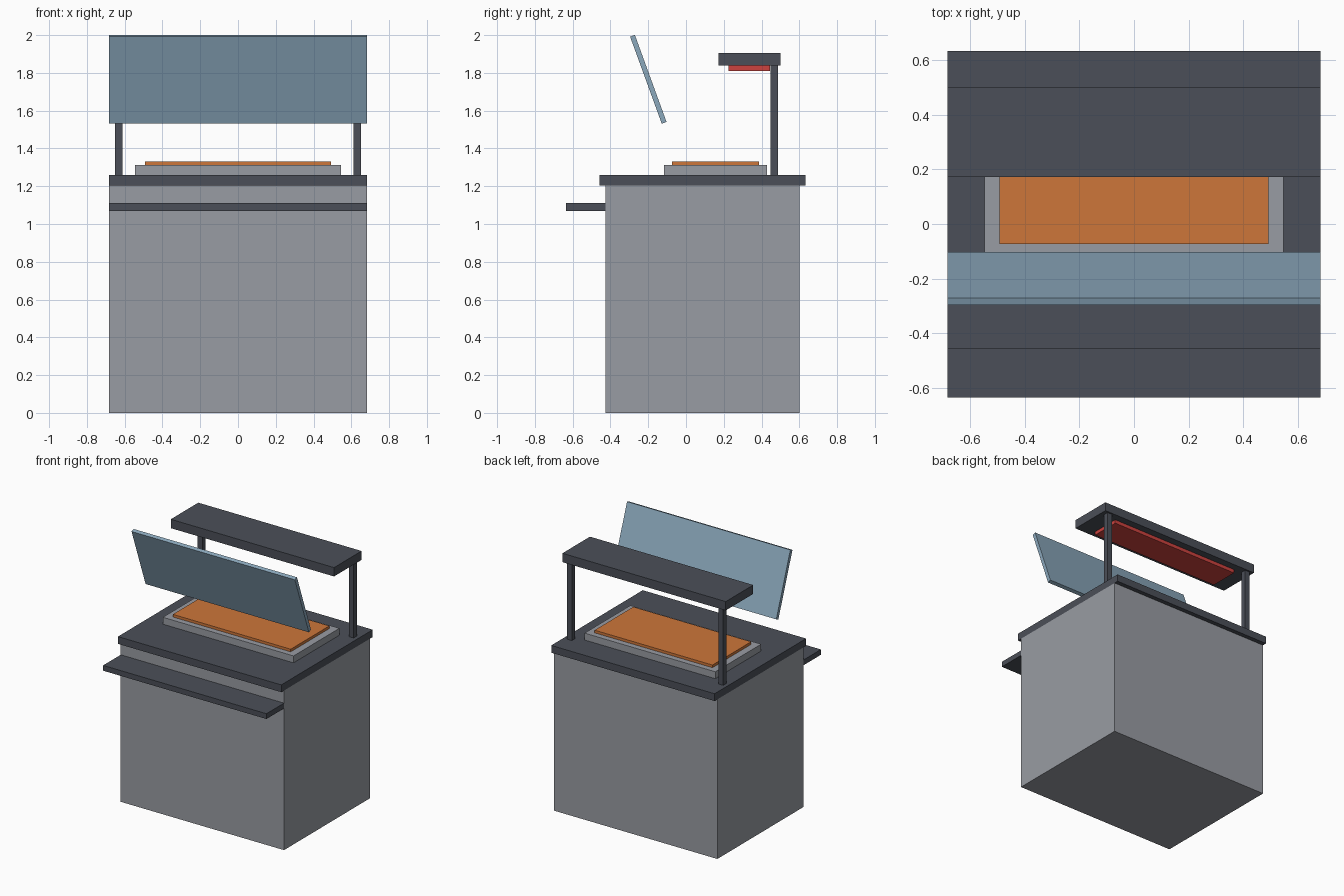
import bpy
import math

if "Cube" in bpy.data.objects:
    bpy.data.objects.remove(bpy.data.objects["Cube"])


def material(name, rgb):
    """Flat colour given as 0-255 sRGB, stored as linear."""
    m = bpy.data.materials.new(name)
    lin = [((c / 255 + 0.055) / 1.055) ** 2.4 for c in rgb]
    m.diffuse_color = (*lin, 1.0)
    m.use_nodes = True
    m.node_tree.nodes["Principled BSDF"].inputs["Base Color"].default_value = m.diffuse_color
    return m


steel = material("brushed steel", (153, 156, 163))
dark = material("dark grey", (75, 79, 88))
orange = material("warm orange", (205, 118, 58))
red = material("heater red", (205, 66, 62))
glass = material("pale blue glass", (139, 168, 188))


def box(name, x, y, z, mat, tilt=0.0):
    """Box from (min, max) ranges, optionally tilted about its own x axis."""
    lo, hi = zip(x, y, z)
    bpy.ops.mesh.primitive_cube_add(
        size=1, location=[(a + b) / 2 for a, b in zip(lo, hi)], rotation=(tilt, 0, 0))
    ob = bpy.context.object
    ob.name = name
    ob.scale = [b - a for a, b in zip(lo, hi)]
    ob.data.materials.append(mat)
    return ob


W = 0.682  # half width of the counter

# Counter body, worktop and the tray shelf along the front
box("cabinet", (-W, W), (-0.425, 0.60), (0, 1.205), steel)
box("worktop", (-W, W), (-0.458, 0.633), (1.205, 1.26), dark)
box("tray_shelf", (-W, W), (-0.635, -0.425), (1.07, 1.11), dark)

# Serving pan with its warm surface
box("pan", (-0.546, 0.546), (-0.117, 0.43), (1.26, 1.312), steel)
box("hot_surface", (-0.492, 0.492), (-0.074, 0.387), (1.312, 1.332), orange)

# Rear posts carrying the canopy and heat lamp
for side, x in (("left", -0.632), ("right", 0.632)):
    box(side + "_post", (x - 0.02, x + 0.02), (0.448, 0.488), (1.26, 1.838), dark)
box("canopy", (-W, W), (0.172, 0.50), (1.838, 1.905), dark)
box("heat_lamp", (-0.546, 0.546), (0.224, 0.445), (1.811, 1.838), red)

# Tilted guard panel over the front
box("guard_panel", (-W, W), (-0.213, -0.186), (1.521, 2.011), glass, math.radians(20))
